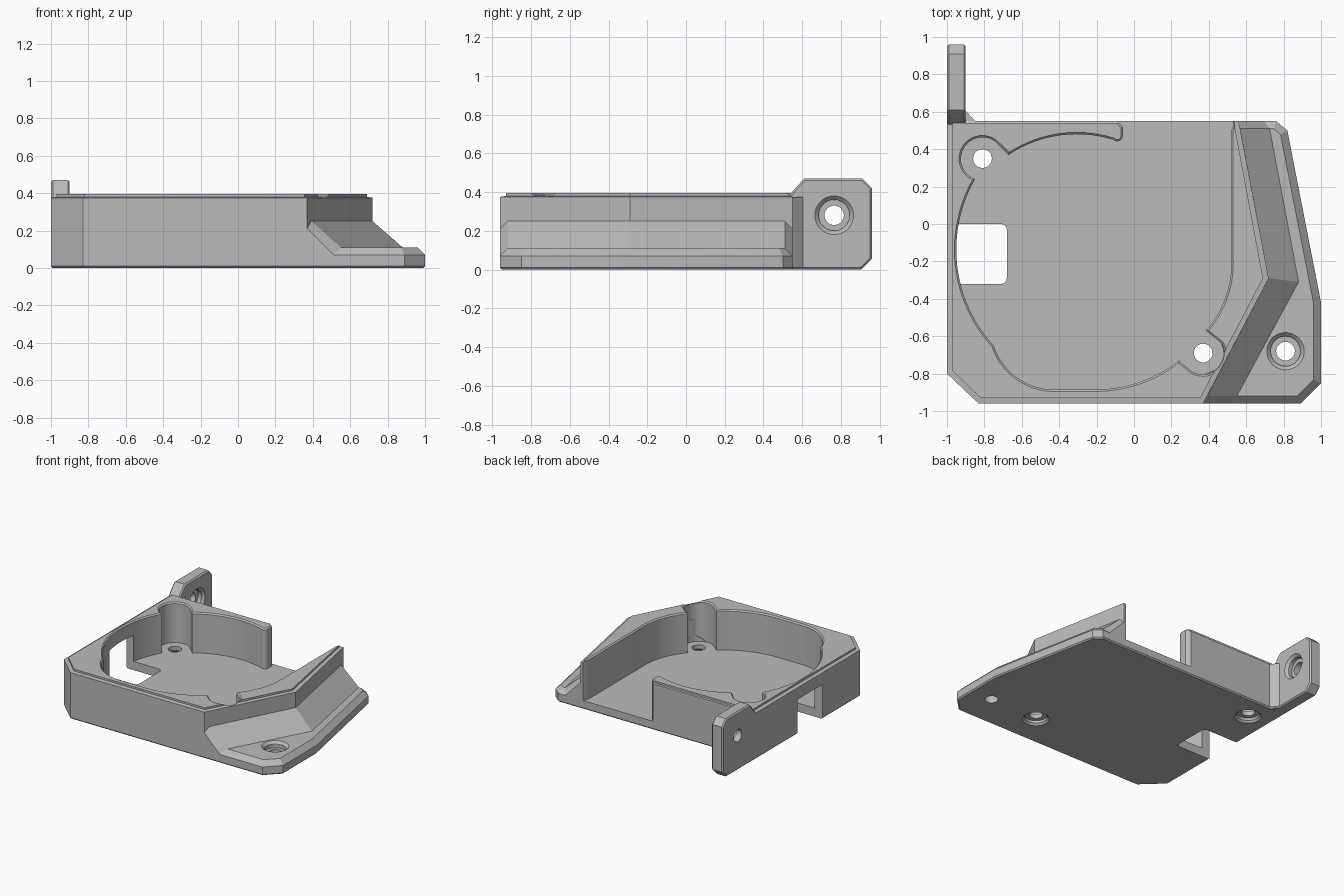
import bpy, bmesh, math
from mathutils import Vector

if "Cube" in bpy.data.objects:
    bpy.data.objects.remove(bpy.data.objects["Cube"], do_unlink=True)

grey = bpy.data.materials.new("plain grey")
grey.use_nodes = True
grey.diffuse_color = (0.5, 0.5, 0.5, 1)
grey.node_tree.nodes["Principled BSDF"].inputs["Base Color"].default_value = (0.5, 0.5, 0.5, 1)


def inset(pts, d):
    """Mitred inset of a counterclockwise outline (negative d expands)."""
    out = []
    for i, p in enumerate(pts):
        p = Vector(p)
        a = (p - Vector(pts[i - 1])).normalized()
        b = (Vector(pts[(i + 1) % len(pts)]) - p).normalized()
        n, m = Vector((-a.y, a.x)), Vector((-b.y, b.x))
        out.append(p + (n + m) * d / max(1 + n.dot(m), 0.3))
    return out


def arc(p, q, r, n=14):
    """Points on the circle through p, q and r, from p to r."""
    p, q, r = Vector(p), Vector(q), Vector(r)
    u, v = q - p, r - p
    k = 2 * (u.x * v.y - u.y * v.x)
    c = p + Vector((v.y * u.dot(u) - u.y * v.dot(v), u.x * v.dot(v) - v.x * u.dot(u))) / k
    s, e = p - c, r - c
    a0, a1 = math.atan2(s.y, s.x), math.atan2(e.y, e.x)
    sweep = (a1 - a0) % math.tau
    if k < 0:
        sweep -= math.tau
    return [c + Vector((math.cos(a0 + sweep * i / n), math.sin(a0 + sweep * i / n))) * s.length
            for i in range(n + 1)]


def loft(name, rings):
    """Closed solid through rings of 3D points."""
    bm = bmesh.new()
    rows = [[bm.verts.new(p) for p in ring] for ring in rings]
    for lo, hi in zip(rows, rows[1:]):
        for i in range(len(lo)):
            bm.faces.new((lo[i - 1], lo[i], hi[i], hi[i - 1]))
    bm.faces.new(rows[0][::-1])
    bm.faces.new(rows[-1])
    bmesh.ops.recalc_face_normals(bm, faces=bm.faces)
    mesh = bpy.data.meshes.new(name)
    bm.to_mesh(mesh)
    bm.free()
    mesh.materials.append(grey)
    ob = bpy.data.objects.new(name, mesh)
    bpy.context.collection.objects.link(ob)
    return ob


def stack(name, levels):
    return loft(name, [[(p[0], p[1], z) for p in pts] for pts, z in levels])


def bore(centre, axis, profile):
    """Round stepped cutter; profile is (radius, distance along axis)."""
    rot = Vector(axis).to_track_quat('Z', 'Y')
    turns = [math.tau * i / 32 for i in range(32)]
    return loft("bore_cutter", [[Vector(centre) + rot @ Vector((r * math.cos(t), r * math.sin(t), h))
                                 for t in turns] for r, h in profile])


def cut(ob, cutters):
    bpy.context.view_layer.objects.active = ob
    for c in cutters:
        m = ob.modifiers.new("cut", 'BOOLEAN')
        m.operation, m.solver, m.object = 'DIFFERENCE', 'EXACT', c
        bpy.ops.object.modifier_apply(modifier=m.name)
        bpy.data.objects.remove(c, do_unlink=True)


# Main housing with a raised lip on top
outline = [(-1, 0.55), (-1, -0.8), (-0.83, -0.96), (0.37, -0.96), (0.72, -0.29), (0.56, 0.55)]
lip = [(-0.97, 0.54), (-0.97, -0.785), (-0.82, -0.93), (0.355, -0.93), (0.69, -0.29), (0.535, 0.54)]
housing = stack("housing", [(inset(outline, 0.01), 0), (outline, 0.01), (outline, 0.375),
                            (lip, 0.38), (lip, 0.395)])

# Fan cavity, open at the back, with two screw ears
cavity = [Vector(p) for p in ((-0.09, 0.7), (-0.09, 0.55), (-0.06, 0.52))]
cavity += arc((-0.06, 0.47), (-0.08, 0.443), (-0.11, 0.45), 6)
cavity += arc((-0.11, 0.45), (-0.31, 0.48), (-0.67, 0.37))[1:]
cavity += arc((-0.72, 0.42), (-0.891, 0.431), (-0.85, 0.24))
cavity += arc((-0.85, 0.24), (-0.95, -0.15), (-0.75, -0.65), 24)[1:]
cavity += arc((-0.75, -0.65), (-0.64, -0.81), (-0.42, -0.885))[1:]
cavity += arc((-0.2, -0.885), (0.03, -0.845), (0.24, -0.73))
cavity += arc((0.29, -0.773), (0.45, -0.77), (0.47, -0.64))
cavity += arc((0.385, -0.57), (0.49, -0.39), (0.52, -0.18))
cavity += [Vector(p) for p in ((0.52, 0.5), (0.54, 0.55), (0.54, 0.7))]
wide = inset(cavity, -0.01)
cavity_cutter = stack("cavity_cutter", [(cavity, 0.07), (cavity, 0.385), (wide, 0.395), (wide, 0.5)])

# Cable window through the floor and the side wall
window = [(-1.2, 0), (-1.2, -0.32)]
window += arc((-0.71, -0.32), (-0.689, -0.311), (-0.68, -0.29), 6)
window += arc((-0.68, -0.03), (-0.689, -0.009), (-0.71, 0), 6)
window_cutter = stack("window_cutter", [(window, -0.1), (window, 0.28)])

# Floor screw holes, counterbored from below
floor_bores = [bore((x, y, 0), (0, 0, 1), [(0.11, -0.01), (0.085, 0.015), (0.085, 0.035),
                                           (0.05, 0.035), (0.05, 0.2)])
               for x, y in ((-0.81, 0.35), (0.37, -0.69))]
cut(housing, [cavity_cutter, window_cutter] + floor_bores)

# Side flange with a chamfered rim and a counterbored hole
flange = [(0.3, -0.96), (0.89, -0.96), (1, -0.85), (1, -0.42), (0.82, 0.5), (0.76, 0.55),
          (0.53, 0.55), (0.65, -0.29)]
side_flange = stack("side_flange", [(inset(flange, 0.01), 0), (flange, 0.01), (flange, 0.07),
                                    (inset(flange, 0.04), 0.11)])
cut(side_flange, [bore((0.81, -0.68, 0.11), (0, 0, -1),
                       [(0.11, -0.01), (0.08, 0.02), (0.08, 0.05), (0.05, 0.05), (0.05, 0.2)]),
                  bore((0.37, -0.69, 0), (0, 0, 1), [(0.11, -0.01), (0.11, 0.2)])])

# Sloped fillet between the wall and the flange: (wall x, foot x, wall y, foot y, drop)
stations = [(0.37, 0.51, -0.96, -0.96, 0.04), (0.392, 0.55, -0.92, -0.92, 0),
            (0.72, 0.88, -0.29, -0.31, 0), (0.568, 0.725, 0.51, 0.51, 0),
            (0.56, 0.695, 0.55, 0.55, 0.04)]
loft("wall_slope", [[(w - 0.02, wy, 0.25 - d), (w, wy, 0.25 - d), (f, fy, 0.11 - d),
                     (f, fy, 0.05), (w - 0.02, wy, 0.05)] for w, f, wy, fy, d in stations])

# Upright mounting tab with a counterbored hole
tab = [(0.53, 0.01), (0.54, 0), (0.905, 0), (0.96, 0.055), (0.96, 0.42), (0.91, 0.47),
       (0.61, 0.47), (0.555, 0.41), (0.53, 0.375)]
mounting_tab = loft("mounting_tab", [[(x, p[0], p[1]) for p in inset(tab, d)]
                                     for x, d in ((-1, 0.01), (-0.99, 0), (-0.91, 0), (-0.9, 0.01))])
cut(mounting_tab, [bore((-0.9, 0.765, 0.28), (-1, 0, 0),
                        [(0.11, -0.01), (0.08, 0.02), (0.08, 0.05), (0.05, 0.05), (0.05, 0.2)])])

# Gusset joining the tab to the housing
gusset = [(-0.95, 0.54), (-0.84, 0.54), (-0.905, 0.61), (-0.95, 0.61)]
stack("tab_gusset", [(inset(gusset, 0.01), 0), (gusset, 0.01), (gusset, 0.375)])

# Smooth the round walls, keep the edges crisp
bpy.ops.object.select_all(action='DESELECT')
for ob in bpy.context.scene.objects:
    if ob.type == 'MESH':
        ob.select_set(True)
        bpy.context.view_layer.objects.active = ob
bpy.ops.object.shade_smooth_by_angle(angle=math.radians(25))
